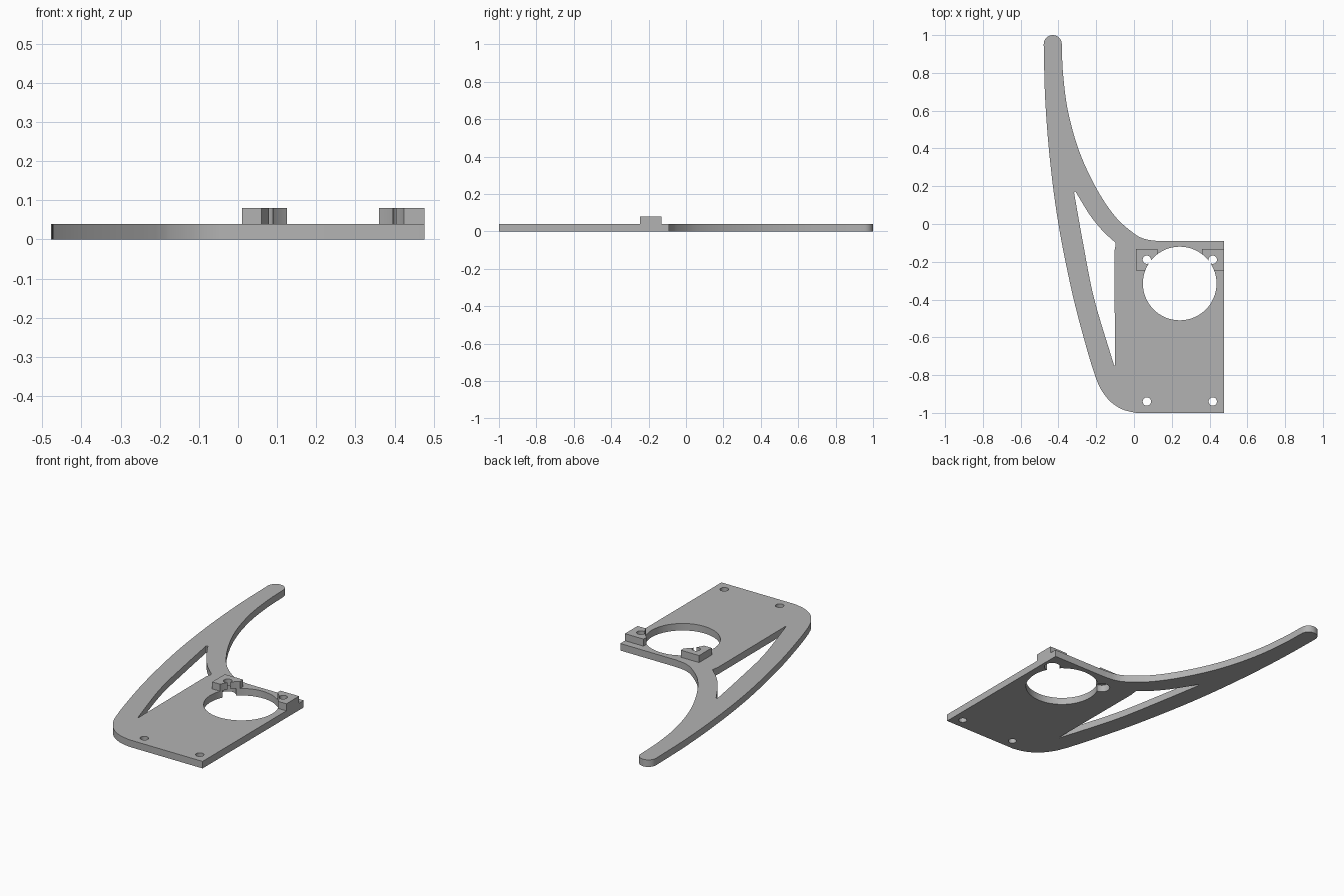
import bpy, bmesh, math
from mathutils import Vector

if "Cube" in bpy.data.objects:
    bpy.data.objects.remove(bpy.data.objects["Cube"])

grey = bpy.data.materials.new("light grey")
grey.use_nodes = True
grey.diffuse_color = (0.45, 0.45, 0.45, 1)
grey.node_tree.nodes["Principled BSDF"].inputs["Base Color"].default_value = (0.45, 0.45, 0.45, 1)

THICK, TOP = 0.04, 0.08


def smooth_path(pts, steps=6):
    """Catmull-Rom curve through the given points."""
    p = [Vector(q) for q in pts]
    p = [2 * p[0] - p[1]] + p + [2 * p[-1] - p[-2]]
    out = []
    for a, b, c, d in zip(p, p[1:], p[2:], p[3:]):
        for i in range(steps):
            t = i / steps
            out.append(0.5 * (2 * b + (c - a) * t + (2 * a - 5 * b + 4 * c - d) * t**2
                              + (3 * b - a - 3 * c + d) * t**3))
    return out + [p[-2]]


def circle(x, y, r, n=32, start=0.0, sweep=2 * math.pi):
    return [Vector((x + r * math.cos(start + sweep * i / n),
                    y + r * math.sin(start + sweep * i / n))) for i in range(n)]


def prism(name, outline, z0, z1):
    """Extrude a flat outline between two heights."""
    bm = bmesh.new()
    face = bm.faces.new([bm.verts.new((p[0], p[1], z0)) for p in outline])
    up = bmesh.ops.extrude_face_region(bm, geom=[face])["geom"]
    bmesh.ops.translate(bm, vec=(0, 0, z1 - z0),
                        verts=[v for v in up if isinstance(v, bmesh.types.BMVert)])
    bmesh.ops.recalc_face_normals(bm, faces=bm.faces)
    mesh = bpy.data.meshes.new(name)
    bm.to_mesh(mesh)
    bm.free()
    mesh.materials.append(grey)
    ob = bpy.data.objects.new(name, mesh)
    bpy.context.collection.objects.link(ob)
    return ob


def select(ob):
    bpy.ops.object.select_all(action="DESELECT")
    ob.select_set(True)
    bpy.context.view_layer.objects.active = ob


def cut(ob, outline):
    """Cut an outline straight through the part."""
    cutter = prism("cutter", outline, -0.1, 0.2)
    cutter.hide_render = True
    mod = ob.modifiers.new("cut", "BOOLEAN")
    mod.operation, mod.solver, mod.object = "DIFFERENCE", "EXACT", cutter
    select(ob)
    bpy.ops.object.modifier_apply(modifier=mod.name)
    bpy.data.objects.remove(cutter)


def finish(ob):
    select(ob)
    bpy.ops.object.shade_smooth_by_angle(angle=math.radians(30))


# Plate with its long curved arm
inner_edge = smooth_path([(0.125, -0.09), (0.06, -0.08), (0, -0.05), (-0.1, 0.04), (-0.2, 0.19),
                          (-0.29, 0.385), (-0.35, 0.6), (-0.376, 0.8), (-0.382, 0.95)])
arm_tip = circle(-0.43, 0.952, 0.048, 16, 0, math.pi)[1:]
outer_edge = smooth_path([(-0.478, 0.95), (-0.47, 0.66), (-0.445, 0.34), (-0.4, 0),
                          (-0.326, -0.37), (-0.25, -0.66), (-0.204, -0.81)])
corner = smooth_path([(-0.204, -0.81), (-0.175, -0.875), (-0.125, -0.94),
                      (-0.06, -0.982), (0.01, -1)])[1:]
plate = prism("plate_and_arm", [(0.477, -1), (0.477, -0.09)] + inner_edge + arm_tip
              + outer_edge + corner, 0, THICK)

# Slender window between the arm and the plate
window = smooth_path([(-0.317, 0.165), (-0.27, -0.1), (-0.21, -0.4), (-0.105, -0.75)])
window += [Vector((-0.101, -0.75)), Vector((-0.103, -0.14)), Vector((-0.097, -0.11))]
window += smooth_path([(-0.097, -0.1), (-0.167, -0.035), (-0.235, 0.05), (-0.31, 0.172)])
cut(plate, window)

# Large opening, nut pockets under the pads and plain screw holes
opening = circle(0.242, -0.315, 0.195, 64)
cut(plate, opening)
for x in (0.068, 0.417):
    cut(plate, circle(x, -0.189, 0.043))
    cut(plate, circle(x, -0.94, 0.022))
finish(plate)

# Raised screw pads, trimmed by the opening
for name, x0, x1, hole_x in (("left_pad", 0.36, 0.477, 0.417), ("right_pad", 0.01, 0.125, 0.068)):
    pad = prism(name, [(x0, -0.246), (x1, -0.246), (x1, -0.132), (x0, -0.132)], THICK, TOP)
    cut(pad, opening)
    cut(pad, circle(hole_x, -0.189, 0.022))
    finish(pad)
